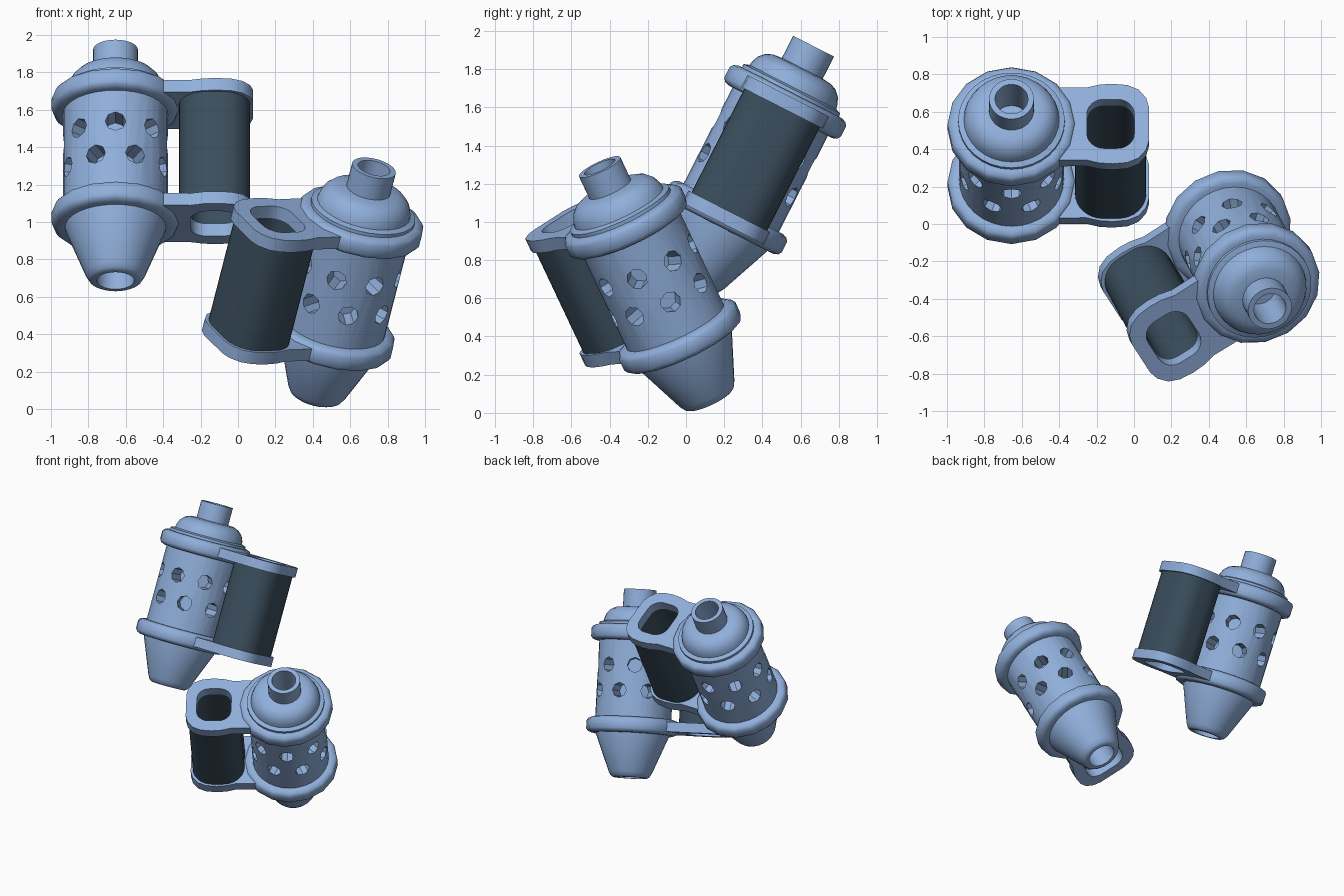
import bpy, bmesh, math
from mathutils import Matrix, Vector

cube = bpy.data.objects.get("Cube")
if cube:
    bpy.data.objects.remove(cube)


def material(name, rgb):
    m = bpy.data.materials.new(name)
    m.use_nodes = True
    m.diffuse_color = (*rgb, 1)
    m.node_tree.nodes["Principled BSDF"].inputs["Base Color"].default_value = (*rgb, 1)
    return m


BLUE = material("steel blue", (0.28, 0.43, 0.71))
DARK = material("dark slate", (0.042, 0.075, 0.108))


def finish(bm, name, mat):
    bmesh.ops.recalc_face_normals(bm, faces=bm.faces)
    mesh = bpy.data.meshes.new(name)
    bm.to_mesh(mesh)
    bm.free()
    mesh.materials.append(mat)
    ob = bpy.data.objects.new(name, mesh)
    bpy.context.collection.objects.link(ob)
    return ob


def lathe(name, profile, mat, seg=32):
    """Spin (radius, depth) points round the axis; depth runs down from the spout."""
    bm = bmesh.new()
    vs = [bm.verts.new((r, 0, -d)) for r, d in profile]
    es = [bm.edges.new(p) for p in zip(vs, vs[1:])]
    bmesh.ops.spin(bm, geom=vs + es, cent=(0, 0, 0), axis=(0, 0, 1),
                   angle=math.tau, steps=seg, use_duplicate=False)
    bmesh.ops.remove_doubles(bm, verts=bm.verts, dist=0.0005)
    return finish(bm, name, mat)


def prism(name, outline, top, bottom, mat):
    bm = bmesh.new()
    face = bm.faces.new([bm.verts.new((x, y, -top)) for x, y in outline])
    new = bmesh.ops.extrude_face_region(bm, geom=[face])["geom"]
    bmesh.ops.translate(bm, vec=(0, 0, top - bottom),
                        verts=[g for g in new if isinstance(g, bmesh.types.BMVert)])
    return finish(bm, name, mat)


def rounded(cx, hx, hy, corner, steps=6):
    """Rounded rectangle outline."""
    pts = []
    for q, (sx, sy) in enumerate([(1, 1), (-1, 1), (-1, -1), (1, -1)]):
        for i in range(steps + 1):
            a = math.pi / 2 * (q + i / steps)
            pts.append((cx + sx * (hx - corner) + corner * math.cos(a),
                        sy * (hy - corner) + corner * math.sin(a)))
    return pts


def cut(ob, cutter):
    mod = ob.modifiers.new("cut", 'BOOLEAN')
    mod.object, mod.solver = cutter, 'EXACT'
    bpy.context.view_layer.update()
    mesh = bpy.data.meshes.new_from_object(ob.evaluated_get(bpy.context.evaluated_depsgraph_get()))
    ob.modifiers.clear()
    ob.data = mesh
    bpy.data.objects.remove(cutter)


ARM = 0.53            # distance from body axis to grip axis
parts = []

# Spout and domed cap
parts.append(lathe("spout_and_cap", [
    (0, 0.25), (0.088, 0.25), (0.088, 0), (0.12, 0), (0.12, 0.13), (0.17, 0.135),
    (0.205, 0.15), (0.235, 0.18), (0.25, 0.215), (0.255, 0.24), (0.285, 0.25), (0.285, 0.3), (0, 0.3)], BLUE))

# Perforated body: two staggered rows of eight holes
body = lathe("perforated_body", [(0, 0.28), (0.28, 0.28), (0.28, 1.03), (0, 1.03)], BLUE)
bm = bmesh.new()
for row, depth in enumerate((0.569, 0.756)):
    for i in range(8):
        turn = Matrix.Rotation(math.tau * (i + row / 2) / 8, 4, 'Z')
        place = Matrix.Translation((0.25, 0, -depth)) @ Matrix.Rotation(math.pi / 2, 4, 'Y')
        bmesh.ops.create_cone(bm, cap_ends=True, segments=8, radius1=0.055, radius2=0.055,
                              depth=0.2, matrix=turn @ place)
cut(body, finish(bm, "hole_cutter", BLUE))
parts.append(body)

# Tapered tip with open end
parts.append(lathe("tapered_tip", [
    (0, 1.03), (0.275, 1.03), (0.27, 1.07), (0.16, 1.345), (0.142, 1.375), (0.125, 1.385),
    (0.1, 1.385), (0.1, 1.2), (0, 1.2)], BLUE))

# Collars and brackets at both ends of the body
side = [(0.15, 0.22), (0.40, 0.217), (0.47, 0.235), (0.54, 0.24), (0.62, 0.232),
        (0.68, 0.205), (0.72, 0.155), (0.735, 0.1)]
bracket_outline = side + [(x, -y) for x, y in reversed(side)]
hole = rounded(ARM, 0.127, 0.147, 0.09)
for label, d in (("upper", 0.327), ("lower", 1.007)):
    parts.append(lathe(label + "_collar", [
        (0.25, d - 0.058), (0.305, d - 0.058), (0.33, d - 0.048), (0.342, d - 0.03), (0.342, d + 0.03),
        (0.33, d + 0.048), (0.305, d + 0.058), (0.25, d + 0.058)], BLUE, 16))
    bracket = prism(label + "_bracket", bracket_outline, d - 0.036, d + 0.036, BLUE)
    cut(bracket, prism("slot_cutter", hole, d - 0.1, d + 0.1, BLUE))
    parts.append(bracket)

# Hollow dark grip between the brackets
grip = prism("grip", rounded(ARM, 0.19, 0.222, 0.15, 8), 0.363, 0.971, DARK)
cut(grip, prism("grip_cutter", hole, 0.2, 1.2, DARK))
parts.append(grip)

bpy.ops.object.select_all(action='DESELECT')
for ob in parts:
    ob.select_set(True)
bpy.context.view_layer.objects.active = parts[0]
bpy.ops.object.shade_smooth_by_angle(angle=math.radians(35))


def frame(origin, axis, arm):
    z = Vector(axis).normalized()
    x = Vector(arm)
    x = (x - z * x.dot(z)).normalized()
    m = Matrix((x, z.cross(x), z)).transposed().to_4x4()
    m.translation = origin
    return m


# Place the back unit and a second copy leaning the other way
back = frame((-0.655, 0.668, 1.92), (0, 0.454, 0.891), (1, 0, 0))
front = frame((0.727, -0.452, 1.288), (0.226, -0.417, 0.882), (-0.447, -0.279, -0.017))
for ob in parts:
    name = ob.name
    twin = ob.copy()
    bpy.context.collection.objects.link(twin)
    ob.name, twin.name = "back_" + name, "front_" + name
    ob.matrix_world, twin.matrix_world = back, front
